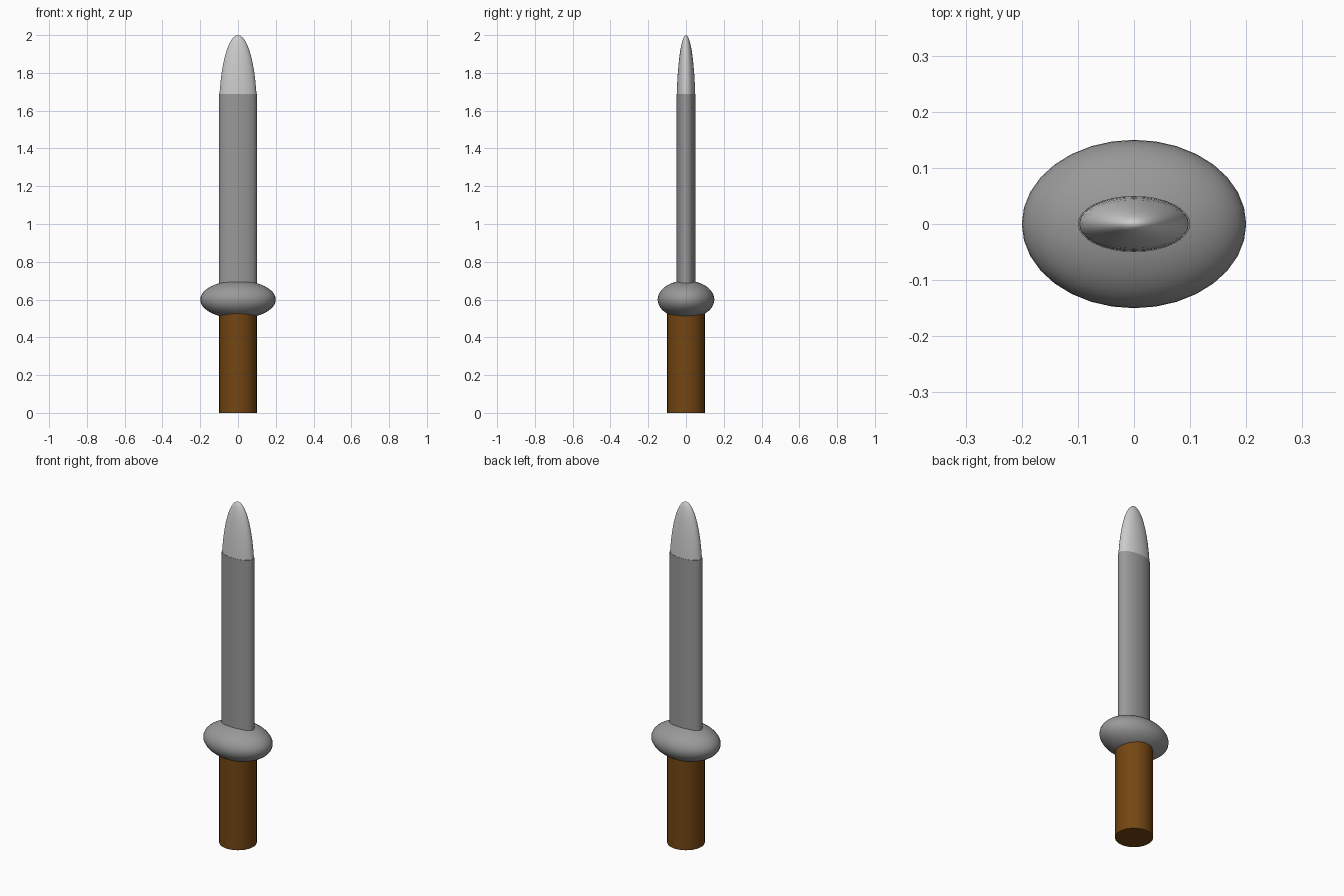
import bpy
import math

if "Cube" in bpy.data.objects:
    bpy.data.objects.remove(bpy.data.objects["Cube"])


def material(name, rgb):
    m = bpy.data.materials.new(name)
    m.diffuse_color = (*rgb, 1.0)
    m.use_nodes = True
    m.node_tree.nodes["Principled BSDF"].inputs["Base Color"].default_value = m.diffuse_color
    return m


steel = material("steel grey", (0.318, 0.318, 0.318))
silver = material("light silver", (0.604, 0.604, 0.604))
wood = material("brown wood", (0.171, 0.061, 0.006))


def finish(name, mat, scale):
    ob = bpy.context.object
    ob.name = name
    ob.scale = scale
    bpy.ops.object.transform_apply(location=False, rotation=False, scale=True)
    ob.data.materials.append(mat)
    bpy.ops.object.shade_smooth_by_angle(angle=math.radians(40))
    return ob


def oval_rod(name, mat, rx, ry, z0, z1):
    bpy.ops.mesh.primitive_cylinder_add(
        vertices=32, radius=1, depth=1, location=(0, 0, (z0 + z1) / 2))
    return finish(name, mat, (rx, ry, z1 - z0))


def ellipsoid(name, mat, rx, ry, rz, z):
    bpy.ops.mesh.primitive_uv_sphere_add(
        segments=32, ring_count=24, radius=1, location=(0, 0, z))
    return finish(name, mat, (rx, ry, rz))


# Round wooden grip, running up into the guard
oval_rod("handle", wood, 0.1, 0.1, 0.0, 0.6)

# Flattened oval guard
ellipsoid("guard", steel, 0.2, 0.15, 0.1, 0.6)

# Oval blade with a pale rounded point
oval_rod("blade", steel, 0.1, 0.05, 0.6, 1.688)
ellipsoid("blade_tip", silver, 0.1, 0.05, 0.4, 1.6)
